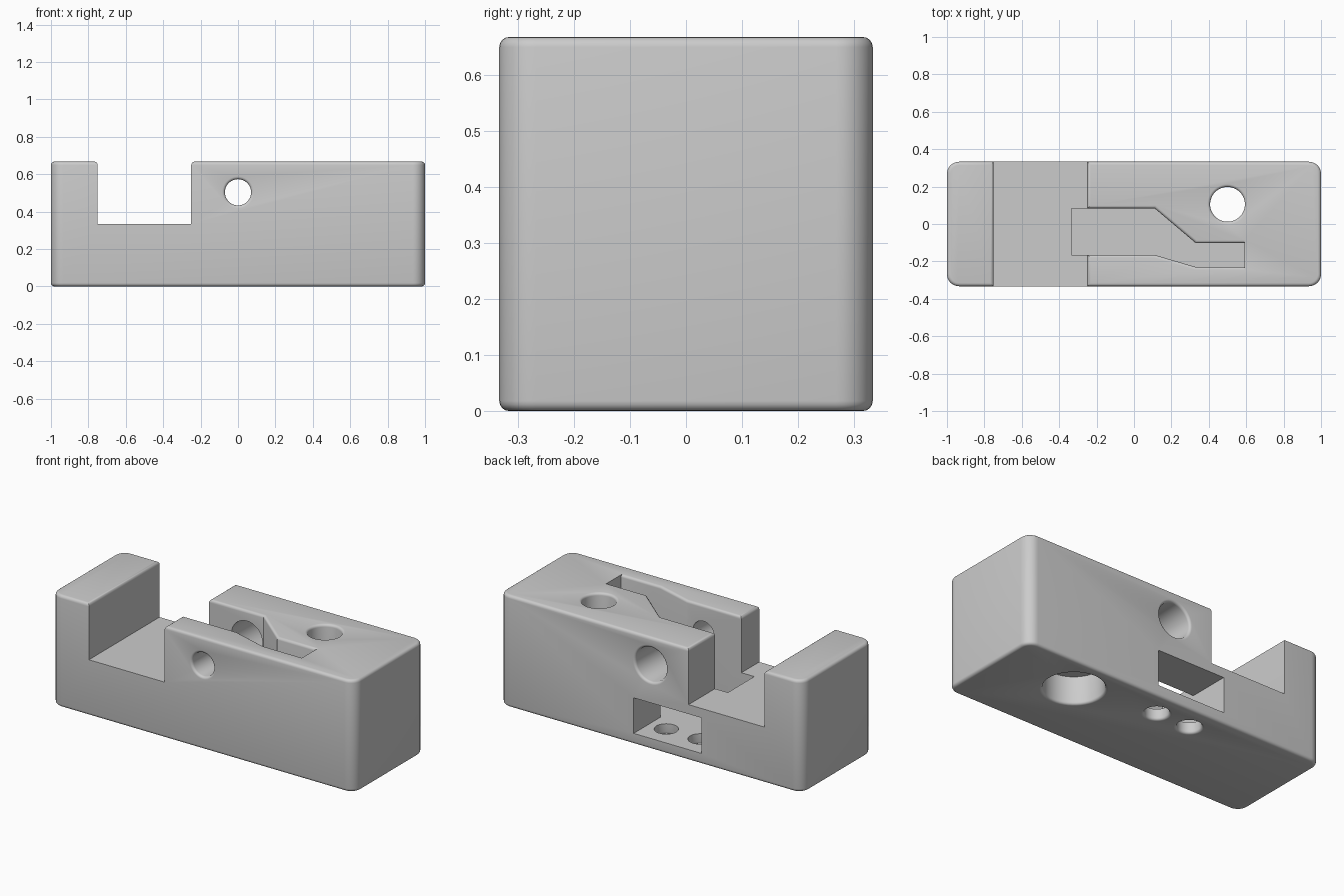
import bpy, bmesh
from math import sin, cos, pi, radians
from mathutils import Vector

if "Cube" in bpy.data.objects:
    bpy.data.objects.remove(bpy.data.objects["Cube"], do_unlink=True)

TOP, HALF, FILLET = 0.667, 0.333, 0.015
FLOOR = 0.065

grey = bpy.data.materials.new("light grey")
grey.use_nodes = True
grey.diffuse_color = (0.6, 0.6, 0.6, 1)
grey.node_tree.nodes["Principled BSDF"].inputs["Base Color"].default_value = grey.diffuse_color


def make_object(name, bm):
    bmesh.ops.recalc_face_normals(bm, faces=bm.faces)
    mesh = bpy.data.meshes.new(name)
    bm.to_mesh(mesh)
    bm.free()
    mesh.materials.append(grey)
    obj = bpy.data.objects.new(name, mesh)
    bpy.context.collection.objects.link(obj)
    return obj


def loft(rings):
    """Closed skin through rings of 3D points with equal counts."""
    bm = bmesh.new()
    loops = [[bm.verts.new(p) for p in ring] for ring in rings]
    n = len(loops[0])
    for a, b in zip(loops, loops[1:]):
        for i in range(n):
            j = (i + 1) % n
            bm.faces.new((a[i], a[j], b[j], b[i]))
    bm.faces.new(loops[0][::-1])
    bm.faces.new(loops[-1])
    return bm


def rounded_mouth(surface, outward):
    """(height, growth) steps that round an opening's rim, from inside out."""
    steps = [(surface - outward * FILLET * (1 - sin(t)), FILLET * (1 - cos(t)))
             for t in (k * pi / 8 for k in range(5))]
    return steps + [(surface + outward * 0.05, FILLET)]


def circle(u, v, r, axis, h):
    pts = [(u + r * cos(2 * pi * k / 48), v + r * sin(2 * pi * k / 48)) for k in range(48)]
    return [Vector((a, b, h) if axis == "z" else (a, h, b)) for a, b in pts]


def bore(u, v, steps, axis):
    return loft([circle(u, v, r, axis, h) for h, r in steps])


def grown(points, d):
    """Mitred outward offset of a counter-clockwise outline."""
    out = []
    for i, p in enumerate(points):
        e1 = (p - points[i - 1]).normalized()
        e2 = (points[(i + 1) % len(points)] - p).normalized()
        n1, n2 = Vector((e1.y, -e1.x)), Vector((e2.y, -e2.x))
        out.append(p + (n1 + n2) * d / (1 + n1.dot(n2)))
    return out


# Body: side profile with the wide notch, extruded front to back
profile = [(-1, 0), (1, 0), (1, TOP), (-0.25, TOP), (-0.25, 0.333),
           (-0.75, 0.333), (-0.75, TOP), (-1, TOP)]
bm = loft([[Vector((x, y, z)) for x, z in profile] for y in (-HALF, HALF)])


def round_edges(rule, radius, segments):
    edges = [e for e in bm.edges if all(rule(v.co) for v in e.verts)]
    bmesh.ops.bevel(bm, geom=edges, offset=radius, segments=segments,
                    profile=0.5, affect="EDGES")


def is_corner_post(e):
    a, b = (v.co for v in e.verts)
    return abs(a.x) > 0.99 and abs(a.x - b.x) < 1e-4 and abs(a.y - b.y) < 1e-4


bmesh.ops.bevel(bm, geom=[e for e in bm.edges if is_corner_post(e)], offset=0.065,
                segments=8, profile=0.5, affect="EDGES")
round_edges(lambda c: c.z > TOP - 1e-4, 0.018, 4)
round_edges(lambda c: c.z < 1e-4, 0.018, 4)
body = make_object("block_body", bm)

# Stepped slot running down from the top
outline = [Vector(p) for p in ((-0.335, -0.165), (0.11, -0.165), (0.33, -0.23), (0.59, -0.23),
                               (0.59, -0.102), (0.33, -0.102), (0.11, 0.084), (-0.335, 0.084))]
slot = loft([[Vector((min(p.x, 0.59), p.y, h)) for p in grown(outline, d)]
             for h, d in [(FLOOR, 0)] + rounded_mouth(TOP, 1)])

# Pocket opening at the back
pocket = loft([[Vector((x, y, z)) for x, y in ((-0.335, 0), (0.112, 0), (0.112, 0.4), (-0.335, 0.4))]
               for z in (FLOOR, 0.277)])


def mouth(r, surface, outward):
    return [(h, r + d) for h, d in rounded_mouth(surface, outward)]


# Bores: (name, u, v, steps of position and radius, axis)
bores = [
    ("mount", 0.5, 0.105, mouth(0.165, 0, -1)[::-1] + [(0.167, 0.165), (0.167, 0.093)]
     + mouth(0.093, TOP, 1), "z"),
    ("small_inner", 0.0, 0.185, mouth(0.066, 0, -1)[::-1] + [(0.1, 0.066)], "z"),
    ("small_outer", -0.222, 0.185, mouth(0.066, 0, -1)[::-1] + [(0.1, 0.066)], "z"),
    ("front", 0.0, 0.503, mouth(0.07, -HALF, -1)[::-1] + [(-0.05, 0.07)], "y"),
    ("back", 0.0, 0.503, [(0, 0.102)] + mouth(0.102, HALF, 1), "y"),
]
cutters = [("slot", slot), ("pocket", pocket)]
cutters += [(name + "_bore", bore(u, v, steps, axis)) for name, u, v, steps, axis in bores]

# Cut everything from the body, then drop the cutters
tools = [make_object(name + "_cutter", b) for name, b in cutters]
for tool in tools:
    tool.hide_render = True
    mod = body.modifiers.new(tool.name, "BOOLEAN")
    mod.operation, mod.solver, mod.object = "DIFFERENCE", "EXACT", tool
bpy.context.view_layer.update()
depsgraph = bpy.context.evaluated_depsgraph_get()
result = bpy.data.meshes.new_from_object(body.evaluated_get(depsgraph))
body.modifiers.clear()
body.data = result
body.data.materials.clear()
body.data.materials.append(grey)
for tool in tools:
    bpy.data.objects.remove(tool, do_unlink=True)

bpy.ops.object.select_all(action="DESELECT")
body.select_set(True)
bpy.context.view_layer.objects.active = body
bpy.ops.object.shade_smooth_by_angle(angle=radians(32))
